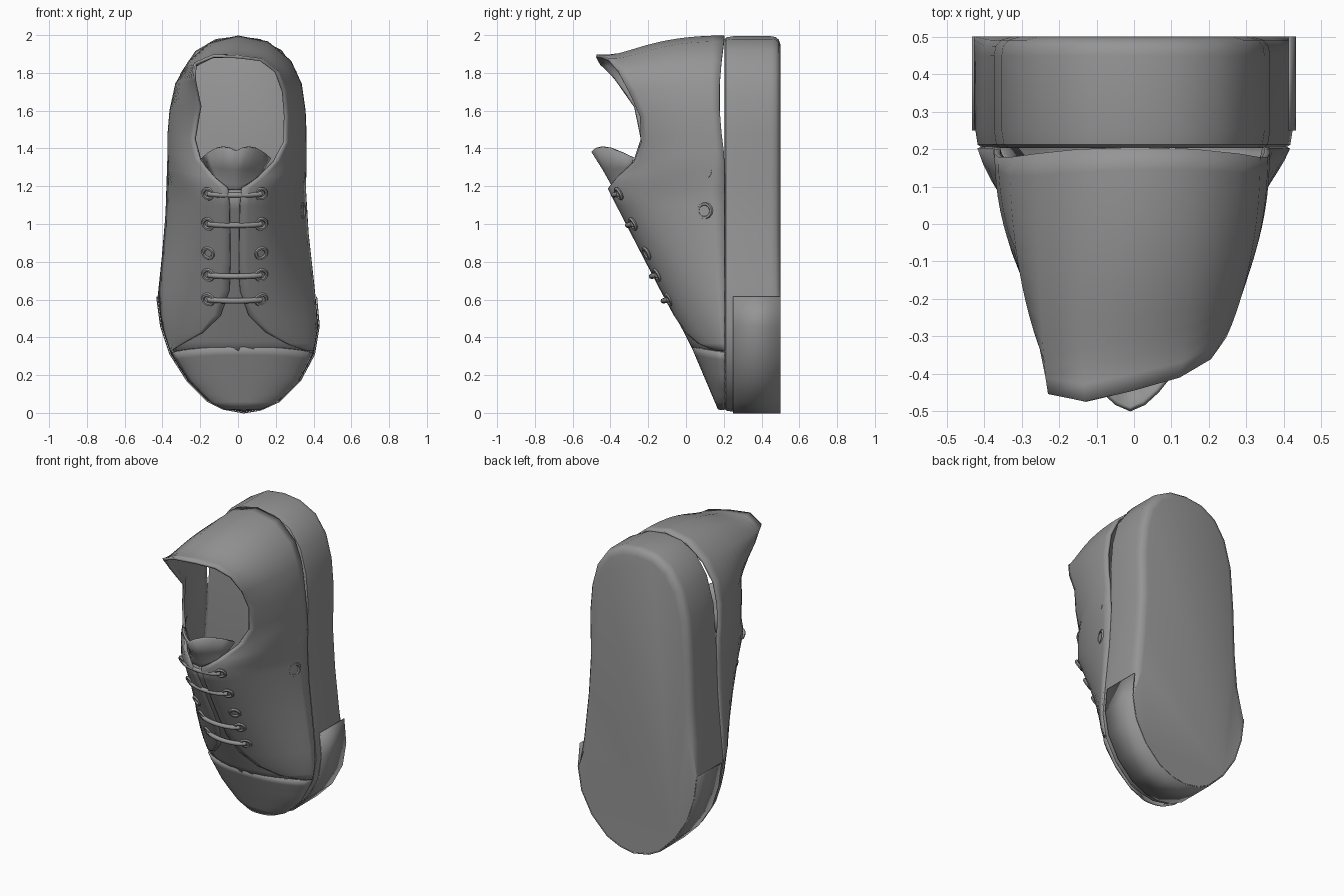
import bpy, bmesh, math
from mathutils import Vector

cube = bpy.data.objects.get("Cube")
if cube:
    bpy.data.objects.remove(cube, do_unlink=True)

grey = bpy.data.materials.new("plain_grey")
grey.use_nodes = True
COLOR = (0.3, 0.3, 0.3, 1)
grey.diffuse_color = COLOR
grey.node_tree.nodes["Principled BSDF"].inputs["Base Color"].default_value = COLOR

# Outline of the shoe, (x, z) from toe to heel
RIGHT = [(.03, 0), (.12, .015), (.22, .06), (.33, .17), (.405, .31), (.43, .46), (.41, .68), (.38, .95),
         (.365, 1.2), (.37, 1.48), (.355, 1.66), (.315, 1.81), (.235, 1.925), (.12, 1.985), (0, 2)]
LEFT = [(.03, 0), (-.08, .02), (-.16, .06), (-.27, .17), (-.36, .31), (-.41, .46), (-.43, .61), (-.41, .82),
        (-.39, 1.05), (-.38, 1.35), (-.36, 1.62), (-.31, 1.8), (-.23, 1.92), (-.12, 1.985), (0, 2)]
BUMPER_TOP = .615


def edge(side, z):
    """Outline x at height z."""
    for (xa, za), (xb, zb) in zip(side, side[1:]):
        if za <= z <= zb:
            return xa + (xb - xa) * (z - za) / (zb - za)
    return side[-1][0]


def arch(z, a, scale=1.0):
    """Point on the front of the upper at height z, angle a from the right edge."""
    r, l = edge(RIGHT, z) - .015, edge(LEFT, z) + .015
    slant = 1 - .12 * abs(math.sin(2 * a))
    return Vector(((r + l) / 2 + scale * (r - l) / 2 * math.cos(a) * slant,
                   .205 - scale * (.52 * z - .005) * math.sin(a), z))


def arch_angle(z, x):
    """Angle at which the arch reaches x, found by halving."""
    low, high = 0, math.pi
    for _ in range(30):
        mid = (low + high) / 2
        low, high = (mid, high) if arch(z, mid).x > x else (low, mid)
    return low


def finish(obj, angle=40):
    obj.data.materials.clear()
    obj.data.materials.append(grey)
    bpy.ops.object.select_all(action='DESELECT')
    obj.select_set(True)
    bpy.context.view_layer.objects.active = obj
    bpy.ops.object.shade_smooth_by_angle(angle=math.radians(angle))
    return obj


def loft(name, rows, closed=False, caps=False, thick=0, angle=40):
    """Skin a list of equally long point rows."""
    bm = bmesh.new()
    vs = [[bm.verts.new(p) for p in row] for row in rows]
    n = len(rows[0])
    for a, b in zip(vs, vs[1:]):
        for i in range(n if closed else n - 1):
            j = (i + 1) % n
            bm.faces.new((a[i], a[j], b[j], b[i]))
    if caps:
        bm.faces.new(vs[0])
        bm.faces.new(vs[-1])
    bmesh.ops.recalc_face_normals(bm, faces=bm.faces)
    me = bpy.data.meshes.new(name)
    bm.to_mesh(me)
    bm.free()
    obj = bpy.data.objects.new(name, me)
    bpy.context.collection.objects.link(obj)
    if thick:
        mod = obj.modifiers.new("thickness", 'SOLIDIFY')
        mod.thickness, mod.offset = thick, 0
    return finish(obj, angle)


def ring(points, y, inset):
    """Outline at depth y, pulled inwards; the tread edge stays square at the toe."""
    out = []
    for i, (x, z) in enumerate(points):
        a, b = points[i - 1], points[(i + 1) % len(points)]
        n = Vector((b[1] - a[1], a[0] - b[0])).normalized()
        d = min(inset, .004) if z < BUMPER_TOP and y > .4 else inset
        out.append((x - n.x * d, y, z - n.y * d))
    return out


# Sole with rounded tread edge behind the toe
outline = RIGHT + LEFT[-2:0:-1]
loft("sole", [ring(outline, y, i) for y, i in
              [(.203, .025), (.212, .012), (.25, .006), (.45, .006), (.475, .01), (.492, .025), (.501, .055)]],
     closed=True, caps=True)

# Toe bumper band wrapped round the front of the sole
front = ([(edge(LEFT, BUMPER_TOP), BUMPER_TOP)] + [p for p in LEFT[:0:-1] if p[1] < BUMPER_TOP] +
         [p for p in RIGHT if p[1] < BUMPER_TOP] + [(edge(RIGHT, BUMPER_TOP), BUMPER_TOP)])
loft("toe_bumper", [[(x, y, z) for x, z in front] for y in (.25, .501)], thick=.006, angle=30)

# Toe cap
STEPS = 16
rows = []
for k in range(9):
    u = k / 8
    row = []
    for i in range(STEPS + 1):
        a = math.pi * i / STEPS
        p = arch(.02 + .3 * u + .03 * u * math.sin(a), a)
        p.y = .205 - (.03 + .14 * u) * math.sin(a) ** .9
        row.append(p)
    rows.append(row)
loft("toe_cap", rows, thick=.012)

# Vamp lying under the side panels
rows = []
for k in range(10):
    z = .28 + .1 * k
    half = max(.1, .42 - .55 * max(0, z - .3))
    a0, a1 = arch_angle(z, half), arch_angle(z, -half)
    rows.append([arch(z, a0 + (a1 - a0) * i / 12, .975) for i in range(13)])
loft("vamp", rows, thick=.01)

# Tongue flaring out of the collar: (half width, centre y, side y, centre z, side z)
rows = []
for w, cy, sy, cz, sz in [(.09, -.355, -.34, 1.12, 1.12), (.11, -.39, -.32, 1.21, 1.23),
                          (.15, -.435, -.29, 1.29, 1.3), (.18, -.495, -.28, 1.385, 1.35)]:
    row = []
    for i in range(-5, 6):
        s = abs(i / 5)
        lift = .04 * math.sin(math.pi * s) if w > .16 else 0
        row.append((w * i / 5 - .01, cy + (sy - cy) * s ** 1.6, cz + (sz - cz) * s + lift))
    rows.append(row)
loft("tongue", rows, thick=.014)

# Quarters: one skin running up the right side, round the heel and down the left
LACING = [(.33, .38), (.37, .27), (.43, .16), (.52, .07), (.65, .025), (.8, .02), (.95, .022), (1.1, .025), (1.19, .035)]
COLLAR = [(.355, 1.28, .1, -.36, 1.245), (.355, 1.38, .19, -.27, 1.33), (.355, 1.48, .245, -.235, 1.43),
          (.35, 1.6, .25, -.24, 1.57), (.33, 1.74, .24, -.3, 1.7), (.275, 1.86, .2, -.36, 1.81),
          (.155, 1.96, .12, -.41, 1.87), (0, 1.99, 0, -.445, 1.885), (-.145, 1.955, -.13, -.475, 1.89),
          (-.255, 1.86, -.225, -.455, 1.85), (-.325, 1.74, -.23, -.37, 1.76), (-.355, 1.6, -.2, -.27, 1.62),
          (-.365, 1.48, -.23, -.235, 1.45), (-.365, 1.38, -.2, -.27, 1.34), (-.365, 1.28, -.12, -.36, 1.245)]
ROWS = 12


def lacing_column(z, x):
    end = arch_angle(z, x)
    start = 0 if x > -.02 else math.pi
    return [arch(z, start + (end - start) * k / ROWS) for k in range(ROWS + 1)]


def collar_column(bx, bz, tx, ty, tz):
    end = 1.1 if bz < 1.3 else .75
    by = .205 - (.028 * math.sin(math.pi * (bz - 1.35) / .64) if bz > 1.35 else 0)
    col = []
    for k in range(ROWS + 1):
        u = k / ROWS
        s = (1 - math.cos(end * u)) / (1 - math.cos(end))
        # Heel tab dips before its lip turns outwards
        dip = .02 * math.sin(math.pi * u ** 3) if bz > 1.8 else 0
        col.append((bx + (tx - bx) * s, by + (ty - by) * math.sin(end * u) / math.sin(end),
                    bz + (tz - bz) * s - dip))
    return col


columns = [lacing_column(z, x - .015) for z, x in LACING]
columns += [collar_column(*c) for c in COLLAR]
columns += [lacing_column(z, -x - .02) for z, x in reversed(LACING)]
loft("quarters", columns, thick=.016, angle=60)


# Eyelets and laces
def eyelet(name, pos, normal, radius):
    bpy.ops.mesh.primitive_torus_add(major_segments=14, minor_segments=6, major_radius=radius,
                                     minor_radius=.01, location=pos)
    obj = bpy.context.object
    obj.name = name
    obj.rotation_euler = Vector(normal).to_track_quat('Z', 'Y').to_euler()
    finish(obj)


for row, z in enumerate((.6, .73, .845, 1.0, 1.16)):
    ends = []
    for label, x in (("right", -.155), ("left", .12)):
        p = arch(z, arch_angle(z, x), 1.02)
        eyelet(f"{label}_eyelet_{row + 1}", p, (x * 3, -1, -.52), .029)
        ends.append(p)
    if row != 2:
        curve = bpy.data.curves.new(f"lace_{row + 1}", 'CURVE')
        curve.dimensions = '3D'
        curve.bevel_depth, curve.bevel_resolution, curve.use_fill_caps = .014, 2, True
        line = curve.splines.new('POLY')
        line.points.add(8)
        for i, pt in enumerate(line.points):
            p = ends[0].lerp(ends[1], i / 8)
            bow = .035 * math.sin(math.pi * i / 8) ** .6
            pt.co = (p.x, p.y - bow, p.z - bow * .2, 1)
        curve.materials.append(grey)
        bpy.context.collection.objects.link(bpy.data.objects.new(f"lace_{row + 1}", curve))

for i, z in enumerate((1.07, 1.28)):
    p = arch(z, math.asin(.105 / (.52 * z)), 1.01)
    eyelet(f"vent_eyelet_{i + 1}", p, (1, -.4, 0), .036)
